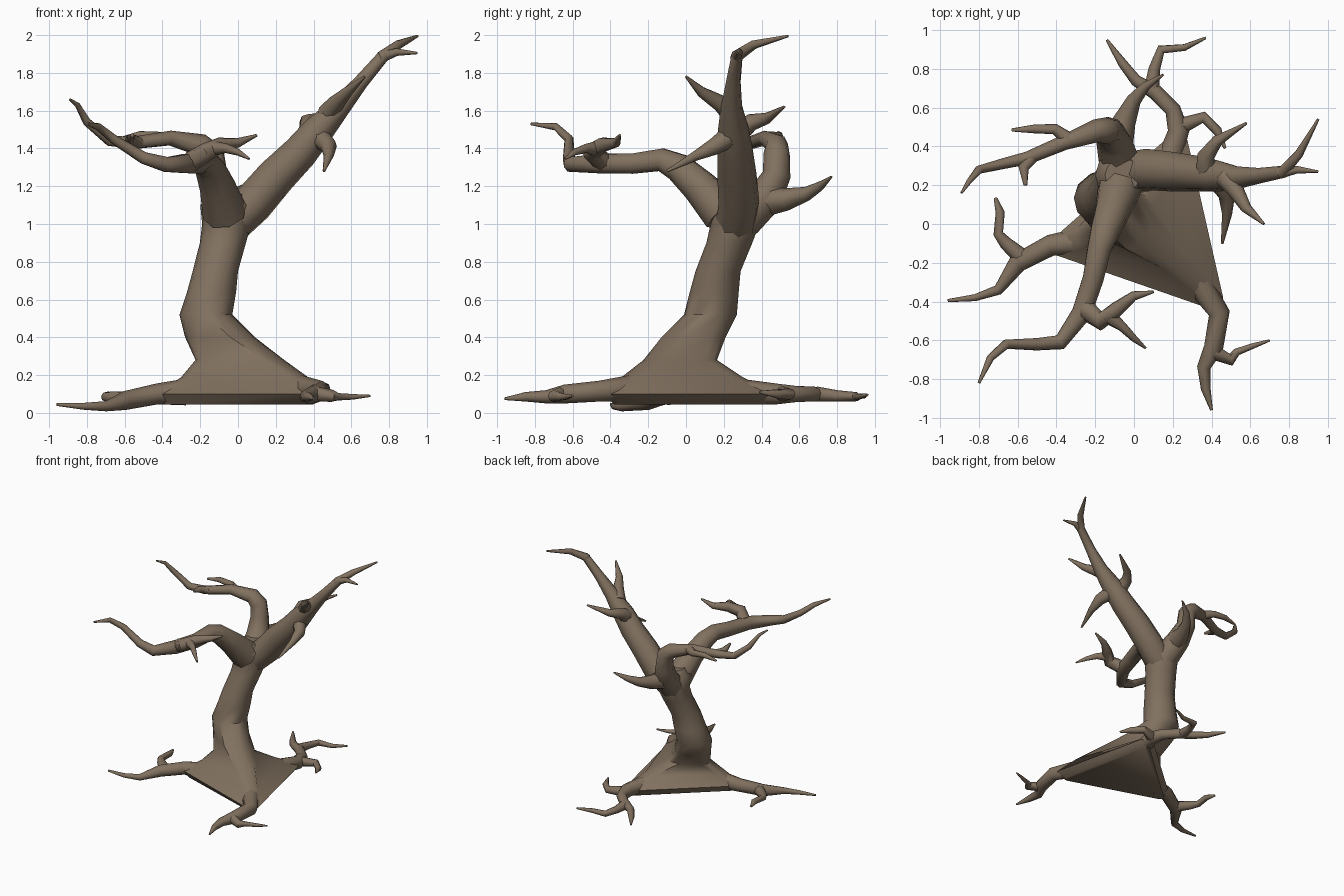
import bpy, bmesh, math
from mathutils import Vector

bark = bpy.data.materials.new("brown_bark")
bark.diffuse_color = (0.22, 0.165, 0.115, 1)


def loft(name, rings):
    """Skin a list of equal-length point rings and cap both ends."""
    bm = bmesh.new()
    vs = [[bm.verts.new(p) for p in r] for r in rings]
    n = len(vs[0])
    for a, b in zip(vs, vs[1:]):
        for i in range(n):
            j = (i + 1) % n
            bm.faces.new((a[i], a[j], b[j], b[i]))
    bm.faces.new(vs[0][::-1])
    bm.faces.new(vs[-1])
    bmesh.ops.recalc_face_normals(bm, faces=bm.faces)
    me = bpy.data.meshes.new(name)
    bm.to_mesh(me)
    bm.free()
    ob = bpy.data.objects.new(name, me)
    bpy.context.collection.objects.link(ob)
    me.materials.append(bark)
    bpy.ops.object.select_all(action='DESELECT')
    ob.select_set(True)
    bpy.context.view_layer.objects.active = ob
    bpy.ops.object.shade_smooth_by_angle(angle=math.radians(50))
    return ob


def limb(name, pts, sides=8):
    """Tapered tube through (x, y, z, radius) points."""
    ps = [Vector(p[:3]) for p in pts]
    segs = [(b - a).normalized() for a, b in zip(ps, ps[1:])]
    tans = [segs[0]] + [(a + b).normalized() for a, b in zip(segs, segs[1:])] + [segs[-1]]
    u = tans[0].orthogonal().normalized()
    rings = []
    for p, t, q in zip(ps, tans, pts):
        u = (u - t * u.dot(t)).normalized()
        v = t.cross(u)
        rings.append([p + (u * math.cos(k) + v * math.sin(k)) * q[3]
                      for k in (2 * math.pi * i / sides for i in range(sides))])
    return loft(name, rings)


# trunk: three-cornered foot blending into a round, leaning stem
def trunk_ring(z, r, left, front, back):
    pts = []
    for (x, y), mid in ((back, 68), (left, 193), (front, 315)):
        for d in (-45, -15, 15, 45):
            a = math.radians(mid + d)
            pts.append((x + r * math.cos(a), y + r * math.sin(a), z))
    return pts


rings = [
    trunk_ring(0.045, 0.03, (-0.36, -0.11), (0.37, -0.35), (0.21, 0.40)),
    trunk_ring(0.10, 0.06, (-0.37, -0.11), (0.40, -0.38), (0.22, 0.41)),
    trunk_ring(0.19, 0.08, (-0.22, -0.06), (0.29, -0.26), (0.13, 0.22)),
    trunk_ring(0.28, 0.105, (-0.12, 0.02), (0.14, -0.12), (0.00, 0.06)),
    trunk_ring(0.40, 0.13, (-0.15, 0.10), (-0.04, 0.00), (-0.10, 0.08)),
]
for x, y, z, r in ((-0.17, 0.13, 0.52, 0.14), (-0.14, 0.15, 0.64, 0.13),
                   (-0.12, 0.17, 0.75, 0.12), (-0.08, 0.23, 0.90, 0.122),
                   (-0.06, 0.26, 1.00, 0.13), (-0.065, 0.25, 1.10, 0.135),
                   (-0.06, 0.25, 1.16, 0.09)):
    rings.append(trunk_ring(z, r, (x, y), (x, y), (x, y)))
loft("trunk", rings)

# roots
limb("left_root", [(-0.28, -0.09, 0.11, .07), (-0.43, -0.11, 0.10, .055), (-0.60, -0.20, 0.065, .05),
                   (-0.70, -0.34, 0.035, .027), (-0.82, -0.38, 0.035, .018), (-0.96, -0.395, 0.045, .008)])
limb("left_root_fork", [(-0.58, -0.17, 0.07, .045), (-0.66, -0.10, 0.08, .035), (-0.70, -0.05, 0.085, .026),
                        (-0.69, 0.06, 0.09, .024), (-0.715, 0.135, 0.085, .009)])
limb("front_root", [(0.33, -0.30, 0.13, .07), (0.44, -0.46, 0.115, .055), (0.41, -0.64, 0.10, .05),
                    (0.36, -0.74, 0.085, .035), (0.37, -0.85, 0.085, .025), (0.40, -0.96, 0.075, .007)])
limb("front_root_fork", [(0.41, -0.66, 0.10, .04), (0.50, -0.70, 0.09, .032), (0.53, -0.66, 0.085, .02),
                         (0.61, -0.63, 0.085, .015), (0.70, -0.60, 0.09, .006)])
limb("back_root", [(0.18, 0.33, 0.11, .065), (0.23, 0.48, 0.10, .055), (0.20, 0.59, 0.10, .042),
                   (0.11, 0.68, 0.10, .04), (0.01, 0.74, 0.095, .03), (-0.06, 0.83, 0.085, .024),
                   (-0.14, 0.95, 0.085, .007)])
limb("back_root_fork", [(0.09, 0.69, 0.10, .04), (0.105, 0.80, 0.09, .03), (0.14, 0.90, 0.085, .025),
                        (0.26, 0.91, 0.085, .018), (0.37, 0.96, 0.095, .007)])
limb("back_root_side", [(0.23, 0.50, 0.10, .045), (0.36, 0.55, 0.10, .03), (0.43, 0.48, 0.10, .025),
                        (0.47, 0.39, 0.11, .007)])

# right limb, reaching highest
limb("right_limb", [(-0.04, 0.26, 1.00, .11), (0.08, 0.28, 1.11, .11), (0.20, 0.27, 1.25, .105),
                    (0.33, 0.26, 1.38, .095), (0.42, 0.25, 1.49, .085), (0.54, 0.24, 1.62, .058),
                    (0.65, 0.25, 1.75, .04), (0.77, 0.27, 1.89, .033), (0.85, 0.36, 1.95, .024),
                    (0.95, 0.54, 1.995, .007)])
limb("right_tip_twig", [(0.75, 0.265, 1.88, .032), (0.84, 0.28, 1.91, .02), (0.95, 0.27, 1.905, .006)])
limb("right_twig_down", [(0.42, 0.24, 1.47, .06), (0.48, 0.15, 1.41, .045), (0.48, 0.05, 1.36, .026),
                         (0.455, -0.10, 1.28, .007)])
limb("right_twig_front", [(0.47, 0.24, 1.58, .055), (0.52, 0.18, 1.64, .045), (0.58, 0.08, 1.70, .028),
                          (0.67, 0.00, 1.78, .007)])
limb("right_twig_back", [(0.38, 0.27, 1.48, .06), (0.37, 0.35, 1.54, .045), (0.43, 0.43, 1.56, .03),
                         (0.58, 0.52, 1.62, .007)])

# front limb
limb("front_limb", [(-0.07, 0.20, 1.06, .12), (-0.11, 0.07, 1.20, .095), (-0.15, -0.04, 1.30, .08),
                    (-0.18, -0.13, 1.34, .065), (-0.21, -0.28, 1.32, .058), (-0.27, -0.46, 1.32, .055),
                    (-0.38, -0.61, 1.315, .042), (-0.50, -0.62, 1.35, .033), (-0.66, -0.62, 1.45, .025),
                    (-0.74, -0.69, 1.515, .02), (-0.80, -0.82, 1.53, .007)])
limb("front_limb_fork", [(-0.25, -0.44, 1.33, .055), (-0.17, -0.50, 1.38, .05), (-0.09, -0.44, 1.42, .04),
                         (0.00, -0.37, 1.43, .025), (0.10, -0.35, 1.47, .007)])
limb("front_limb_twig", [(-0.14, -0.47, 1.40, .042), (-0.06, -0.53, 1.40, .025), (0.00, -0.59, 1.38, .018),
                         (0.06, -0.64, 1.345, .006)])

# back limb, curling over to the left
limb("back_limb", [(-0.07, 0.30, 1.03, .11), (-0.10, 0.42, 1.14, .095), (-0.13, 0.48, 1.26, .075),
                   (-0.14, 0.48, 1.37, .07), (-0.20, 0.48, 1.42, .06), (-0.36, 0.42, 1.455, .04),
                   (-0.55, 0.34, 1.43, .034), (-0.68, 0.31, 1.44, .028), (-0.80, 0.28, 1.54, .022),
                   (-0.85, 0.22, 1.63, .014), (-0.89, 0.16, 1.66, .006)])
limb("back_limb_spur", [(-0.09, 0.40, 1.12, .085), (-0.05, 0.53, 1.13, .06), (0.00, 0.64, 1.16, .038),
                        (0.06, 0.71, 1.20, .025), (0.15, 0.77, 1.25, .006)])
limb("back_limb_twig_a", [(-0.33, 0.43, 1.45, .04), (-0.41, 0.49, 1.46, .028), (-0.52, 0.49, 1.47, .022),
                          (-0.63, 0.485, 1.45, .008)])
limb("back_limb_twig_b", [(-0.52, 0.35, 1.43, .033), (-0.57, 0.29, 1.45, .028), (-0.56, 0.20, 1.47, .01)])
